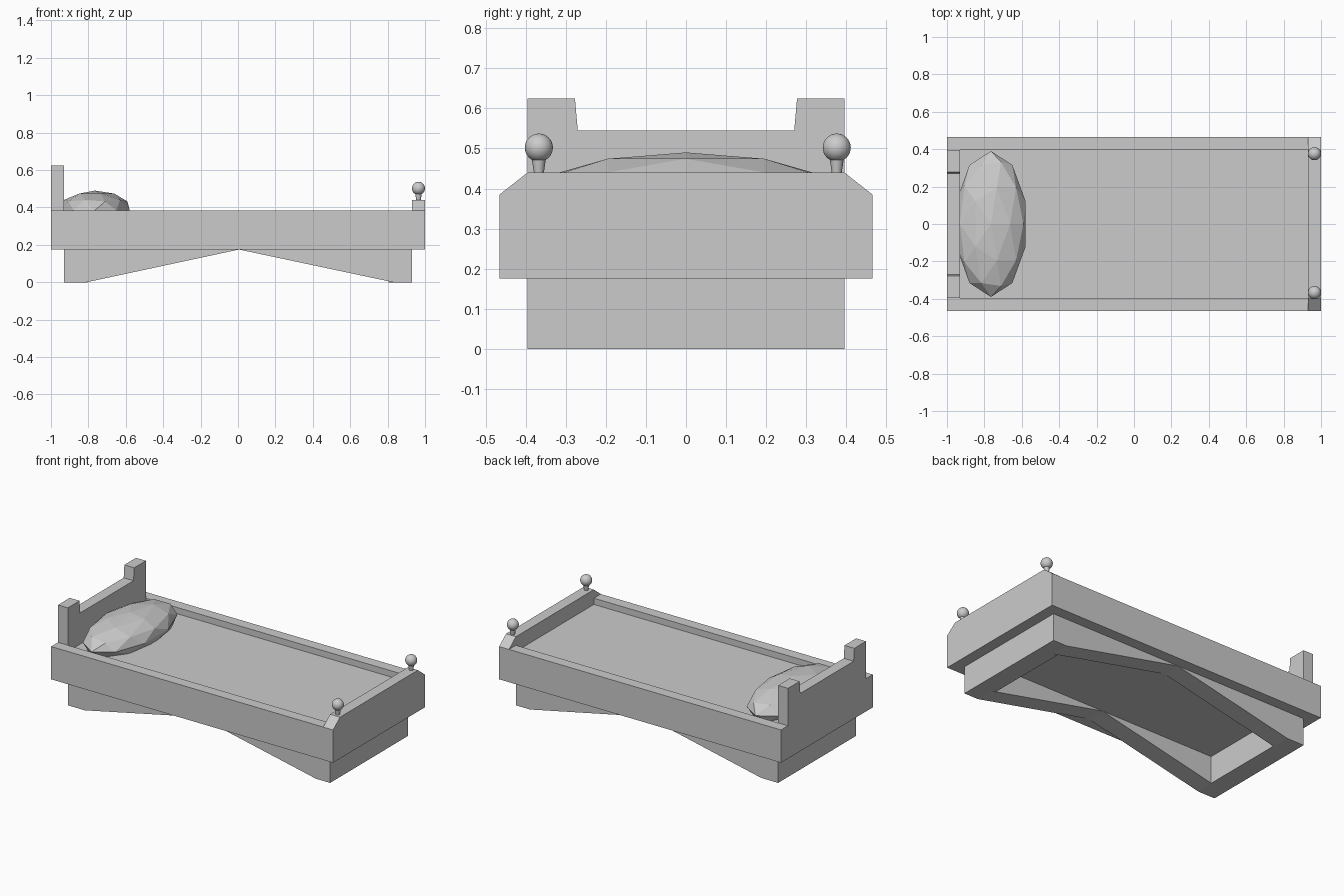
import bpy, bmesh
from mathutils import Vector

if "Cube" in bpy.data.objects:
    bpy.data.objects.remove(bpy.data.objects["Cube"])


def finish(bm, name):
    bmesh.ops.recalc_face_normals(bm, faces=bm.faces)
    me = bpy.data.meshes.new(name)
    bm.to_mesh(me)
    bm.free()
    ob = bpy.data.objects.new(name, me)
    bpy.context.collection.objects.link(ob)
    return ob


def prism(name, profile, axis, a, b):
    """Extrude a closed profile from a to b; 'x' takes (y, z), 'y' takes (x, z)."""
    bm = bmesh.new()
    pt = (lambda u, v: (a, u, v)) if axis == 'x' else (lambda u, v: (u, a, v))
    face = bm.faces.new([bm.verts.new(pt(u, v)) for u, v in profile])
    ext = bmesh.ops.extrude_face_region(bm, geom=[face])
    move = Vector((b - a, 0, 0)) if axis == 'x' else Vector((0, b - a, 0))
    bmesh.ops.translate(bm, vec=move,
                        verts=[g for g in ext['geom'] if isinstance(g, bmesh.types.BMVert)])
    return finish(bm, name)


def box(name, x0, x1, y0, y1, z0, z1):
    return prism(name, [(y0, z0), (y1, z0), (y1, z1), (y0, z1)], 'x', x0, x1)


Z0, Z1 = 0.175, 0.385      # rail bottom and top
W, IW = 0.465, 0.395       # outer and inner half width
L, IL = 1.0, 0.93          # outer and inner half length

# Mattress and side rails
box("mattress", -IL, IL, -IW, IW, Z0, 0.345)
for s, side in ((-1, "front"), (1, "back")):
    y0, y1 = sorted((s * IW, s * W))
    box(side + "_rail", -IL, IL, y0, y1, Z0, Z1)

# Footboard with chamfered top corners
prism("footboard", [(-W, Z0), (W, Z0), (W, Z1), (IW, 0.44), (-IW, 0.44), (-W, Z1)], 'x', IL, L)

# Headboard: full-width lower part, notched upper part
prism("headboard", [(-W, Z0), (W, Z0), (W, Z1), (IW, Z1), (IW, 0.625), (0.277, 0.625),
                    (0.27, 0.545), (-0.27, 0.545), (-0.277, 0.625), (-IW, 0.625),
                    (-IW, Z1), (-W, Z1)], 'x', -L, -IL)

# Hollow base: side walls rising to a point in the middle, plain end walls
for s, side in ((-1, "front"), (1, "back")):
    for x_end, x_foot, end in ((-IL, -0.81, "head"), (IL, 0.83, "foot")):
        prism(f"{side}_{end}_base_wall",
              [(x_end, 0), (x_foot, 0), (0.005, Z0), (x_end, Z0)], 'y', s * 0.275, s * IW)
box("head_base_wall", -IL, -0.805, -0.275, 0.275, 0, Z0)
box("foot_base_wall", 0.805, IL, -0.275, 0.275, 0, Z0)

# Faceted pillow, half sunk into the mattress
bm = bmesh.new()
bmesh.ops.create_icosphere(bm, subdivisions=2, radius=1)
bmesh.ops.scale(bm, vec=(0.195, 0.39, 0.105), verts=bm.verts)
finish(bm, "pillow").location = (-0.765, 0, 0.385)

# Footboard knobs on small necks
for y, side in ((-0.367, "front"), (0.376, "back")):
    bpy.ops.mesh.primitive_uv_sphere_add(segments=32, ring_count=16, radius=0.035,
                                         location=(0.965, y, 0.502))
    bpy.context.object.name = side + "_knob"
    bpy.ops.object.shade_smooth_by_angle()
    bpy.ops.mesh.primitive_cone_add(vertices=16, radius1=0.012, radius2=0.018, depth=0.04,
                                    location=(0.965, y, 0.457))
    bpy.context.object.name = side + "_knob_neck"
    bpy.ops.object.shade_smooth_by_angle()
